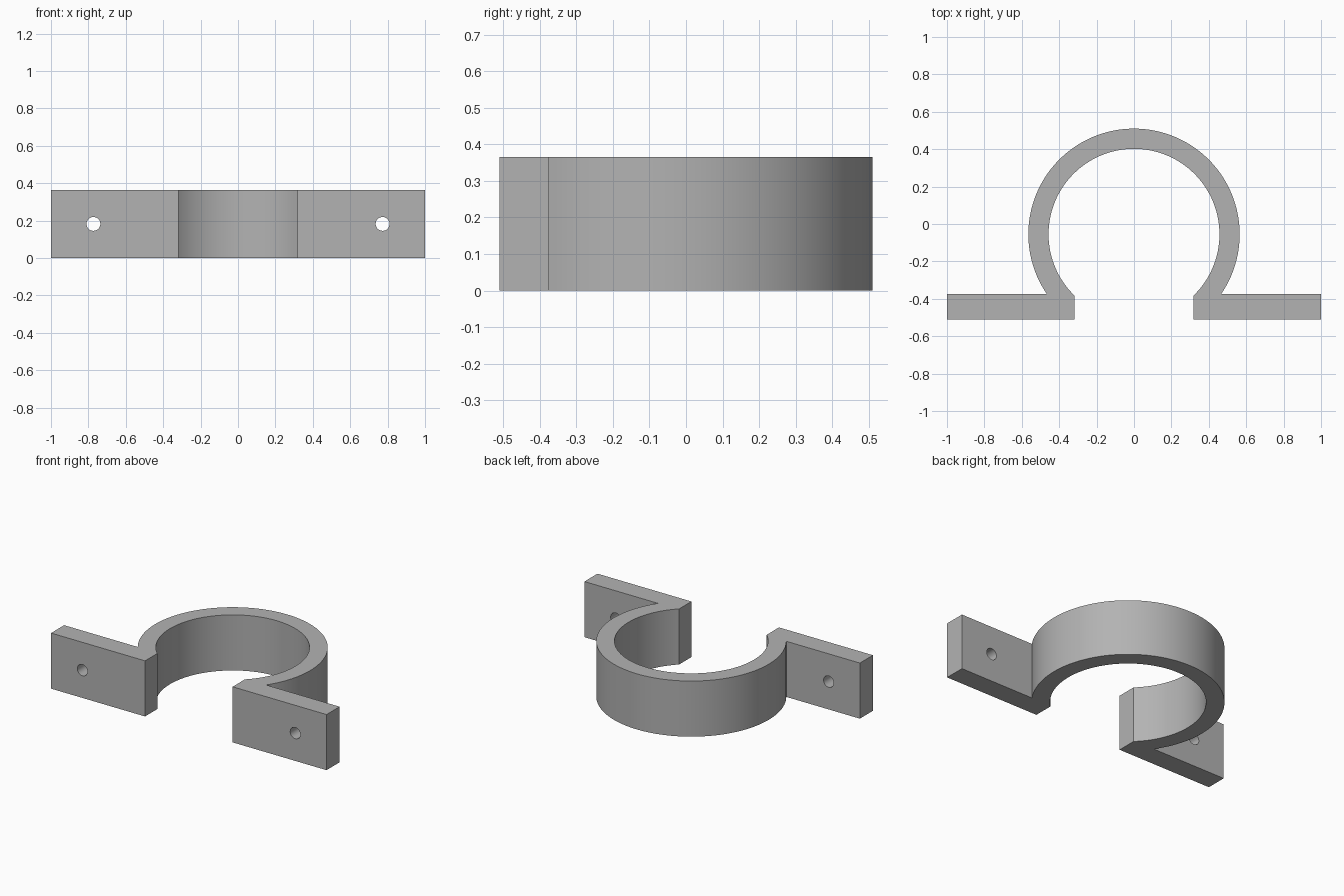
import bpy, bmesh
from math import sin, cos, asin, pi, radians, sqrt
from mathutils import Matrix, Vector

if "Cube" in bpy.data.objects:
    bpy.data.objects.remove(bpy.data.objects["Cube"])

HEIGHT = 0.365
CENTRE_Y = -0.055
R_OUT, R_IN = 0.565, 0.457
FLANGE_BACK, FLANGE_FRONT = -0.375, -0.51
GAP = 0.318            # half width of the opening
HOLE_X, HOLE_R = 0.773, 0.037
STEPS = 96

grey = bpy.data.materials.new("light grey")
grey.use_nodes = True
colour = (0.45, 0.45, 0.45, 1)
grey.diffuse_color = colour
grey.node_tree.nodes["Principled BSDF"].inputs["Base Color"].default_value = colour


def arc(radius, start, end):
    angles = [start + (end - start) * i / STEPS for i in range(STEPS + 1)]
    return [(radius * cos(a), CENTRE_Y + radius * sin(a)) for a in angles]


def add_object(name, bm):
    bmesh.ops.recalc_face_normals(bm, faces=bm.faces)
    mesh = bpy.data.meshes.new(name)
    bm.to_mesh(mesh)
    bm.free()
    mesh.materials.append(grey)
    obj = bpy.data.objects.new(name, mesh)
    bpy.context.collection.objects.link(obj)
    return obj


# Clamp: open ring running into two flat flanges, one extruded outline
out_start = asin((FLANGE_BACK - CENTRE_Y) / R_OUT)
in_start = asin(-sqrt(R_IN ** 2 - GAP ** 2) / R_IN)
outline = [(GAP, FLANGE_FRONT), (1, FLANGE_FRONT), (1, FLANGE_BACK)]
outline += arc(R_OUT, out_start, pi - out_start)
outline += [(-1, FLANGE_BACK), (-1, FLANGE_FRONT), (-GAP, FLANGE_FRONT)]
outline += arc(R_IN, pi - in_start, in_start)

bm = bmesh.new()
base = bm.faces.new([bm.verts.new((x, y, 0)) for x, y in outline])
top = bmesh.ops.extrude_face_region(bm, geom=[base])["geom"]
bmesh.ops.translate(bm, vec=Vector((0, 0, HEIGHT)),
                    verts=[v for v in top if isinstance(v, bmesh.types.BMVert)])
clamp = add_object("pipe_clamp", bm)

# Screw holes through both flanges
bm = bmesh.new()
for side in (-1, 1):
    place = Matrix.Translation((side * HOLE_X, (FLANGE_BACK + FLANGE_FRONT) / 2, HEIGHT / 2))
    bmesh.ops.create_cone(bm, cap_ends=True, segments=32, radius1=HOLE_R, radius2=HOLE_R,
                          depth=0.3, matrix=place @ Matrix.Rotation(pi / 2, 4, "X"))
cutter = add_object("screw_hole_cutter", bm)
cutter.hide_render = True

cut = clamp.modifiers.new("screw_holes", "BOOLEAN")
cut.operation = "DIFFERENCE"
cut.solver = "EXACT"
cut.object = cutter
bpy.ops.object.select_all(action="DESELECT")
clamp.select_set(True)
bpy.context.view_layer.objects.active = clamp
bpy.ops.object.modifier_apply(modifier=cut.name)
bpy.data.objects.remove(cutter)
bpy.ops.object.shade_smooth_by_angle(angle=radians(30))
